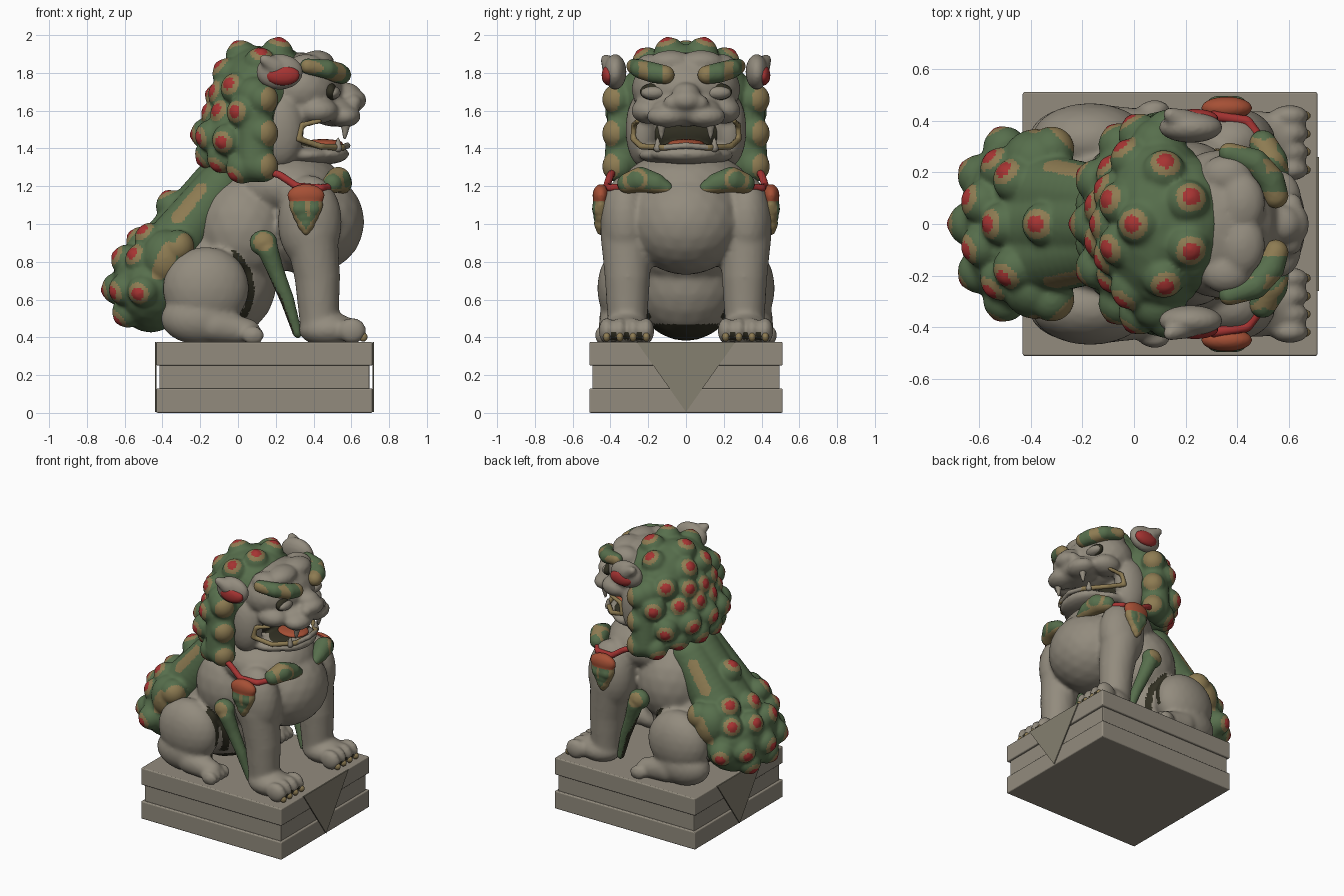
import bpy, bmesh, math
from mathutils import Vector, Matrix
from mathutils.bvhtree import BVHTree

COL = {"stone": (0.29, 0.26, 0.208), "leaf_green": (0.095, 0.158, 0.073), "tan": (0.27, 0.2, 0.085),
       "red": (0.38, 0.034, 0.032), "orange": (0.38, 0.08, 0.036), "dark_olive": (0.03, 0.028, 0.016),
       "cloth_stone": (0.235, 0.215, 0.16)}
MAT = {}
for n, c in COL.items():
    MAT[n] = bpy.data.materials.new(n)
    MAT[n].diffuse_color = (*c, 1)


def E(x, y, z, rx, ry=None, rz=None):
    """One ellipsoid; mirrored across y when it is off centre."""
    ry = rx if ry is None else ry
    rz = rx if rz is None else rz
    return [(x, s * y, z, rx, ry, rz) for s in ((1, -1) if y else (1,))]


def limb(pts):
    """Tapering tube of overlapping balls through (x, y, z, r) points."""
    out = []
    for a, b in zip(pts, pts[1:]):
        a, b = Vector(a), Vector(b)
        n = max(2, int((b - a).to_3d().length / (0.35 * min(a[3], b[3]))) + 1)
        for i in range(n + 1):
            out += E(*a.lerp(b, i / n))
    return out


def blob(name, parts, mats, rule=None, voxel=0.017, smooth=5):
    """Fuse ellipsoids into one smooth skin, then colour its faces by a rule."""
    bm = bmesh.new()
    for x, y, z, rx, ry, rz in parts:
        bmesh.ops.create_icosphere(bm, subdivisions=3, radius=1,
                                   matrix=Matrix.Translation((x, y, z)) @ Matrix.Diagonal((rx, ry, rz, 1)))
    me = bpy.data.meshes.new(name)
    bm.to_mesh(me)
    bm.free()
    ob = bpy.data.objects.new(name, me)
    bpy.context.collection.objects.link(ob)
    m = ob.modifiers.new("fuse", 'REMESH')
    m.mode = 'VOXEL'
    m.voxel_size = voxel
    s = ob.modifiers.new("soften", 'SMOOTH')
    s.factor, s.iterations = 0.5, smooth
    dg = bpy.context.evaluated_depsgraph_get()
    me = bpy.data.meshes.new_from_object(ob.evaluated_get(dg))
    ob.modifiers.clear()
    ob.data = me
    me.materials.clear()
    for k in mats:
        me.materials.append(MAT[k])
    for p in me.polygons:
        p.use_smooth = True
        p.material_index = rule(p.center) if rule else 0
    return ob


def curly(name, base, centre, rows, plain):
    """Green fur mass with red-tipped curls cast onto its surface, and plain tan curls."""
    tmp = blob(name, base, ["leaf_green"])
    bvh = BVHTree.FromPolygons([v.co for v in tmp.data.vertices], [p.vertices for p in tmp.data.polygons])
    bpy.data.objects.remove(tmp)
    c, tips, parts = Vector(centre), [], list(base)
    for el, azs in rows:
        for az in azs:
            for s in ((1, -1) if az else (1,)):
                e, a = math.radians(el), math.radians(az * s)
                d = Vector((-math.cos(e) * math.cos(a), math.cos(e) * math.sin(a), math.sin(e)))
                hit, nrm, _, _ = bvh.ray_cast(c + d * 2, -d)
                if hit is None:
                    continue
                nrm = (nrm + d).normalized()
                for off, r in ((-0.03, 0.086), (0.018, 0.044)):
                    parts.append((*(hit + nrm * off), r, r, r))
                tips.append(hit + nrm * 0.05)
    spots = []
    for x, y, z, r, bulge in plain:
        if bulge:
            parts += E(x, y, z, r)
        spots += [(Vector((x + bulge, s * (y + bulge), z)), r * 0.8) for s in (1, -1)]

    def rule(p):
        d = min((p - t).length for t in tips)
        if d < 0.034:
            return 2
        return 1 if d < 0.062 or any((p - q).length < r for q, r in spots) else 0
    return blob(name, parts, ["leaf_green", "tan", "red"], rule, 0.0115, 6)


def box(name, x0, x1, hy, z0, z1, bevel):
    bm = bmesh.new()
    bmesh.ops.create_cube(bm, size=1, matrix=Matrix.Translation(((x0 + x1) / 2, 0, (z0 + z1) / 2))
                          @ Matrix.Diagonal((x1 - x0, hy * 2, z1 - z0, 1)))
    bmesh.ops.bevel(bm, geom=bm.edges[:], offset=bevel, segments=3, affect='EDGES', profile=0.5)
    me = bpy.data.meshes.new(name)
    bm.to_mesh(me)
    bm.free()
    me.materials.append(MAT["stone"])
    bpy.context.collection.objects.link(bpy.data.objects.new(name, me))


# Plinth with a recessed band and a hanging cloth point at both ends
box("plinth_base", -0.432, 0.712, 0.512, 0, 0.13, 0.008)
box("plinth_band", -0.415, 0.695, 0.495, 0.12, 0.26, 0.005)
box("plinth_top", -0.432, 0.712, 0.512, 0.25, 0.375, 0.008)
for name, xa, xb in (("front_cloth", 0.711, 0.719), ("rear_cloth", -0.439, -0.431)):
    me = bpy.data.meshes.new(name)
    tri = [(-0.26, 0.374), (0.26, 0.374), (0, 0.005)]
    me.from_pydata([(x, y, z) for x in (xa, xb) for y, z in tri], [],
                   [(0, 1, 2), (5, 4, 3), (0, 3, 4, 1), (1, 4, 5, 2), (2, 5, 3, 0)])
    me.materials.append(MAT["cloth_stone"])
    bpy.context.collection.objects.link(bpy.data.objects.new(name, me))

# Seated body: chest, belly, haunches, legs and paws
body = E(0.37, 0, 1.01, 0.3, 0.31, 0.28) + E(0.25, 0, 1.2, 0.31, 0.34, 0.19) + E(0.03, 0, 0.97, 0.29, 0.34, 0.33)
body += E(-0.1, 0, 0.71, 0.31, 0.3, 0.33) + E(0.38, 0.32, 1.01, 0.17, 0.135, 0.25)
body += limb([(0.39, 0.315, 0.95, 0.14), (0.42, 0.31, 0.72, 0.122), (0.43, 0.31, 0.48, 0.105)])
body += E(0.48, 0.315, 0.44, 0.16, 0.125, 0.09)
body += E(-0.17, 0.325, 0.66, 0.23, 0.145, 0.22) + E(-0.2, 0.33, 0.5, 0.21, 0.13, 0.14)
body += limb([(-0.12, 0.375, 0.46, 0.09), (0.05, 0.375, 0.43, 0.07)])
for i in range(4):
    body += E(0.605, 0.21 + 0.07 * i, 0.435, 0.075, 0.043, 0.07)
    body += E(0.08, 0.30 + 0.05 * i, 0.41, 0.06, 0.032, 0.05)


def body_rule(p):
    """Dark paint under the belly, in the thigh fold and between the toes."""
    fold = math.hypot(p.x + 0.17, p.z - 0.65) / 0.23
    gap = p.x > 0.63 and p.z < 0.43 and min(abs(abs(p.y) - 0.245 - 0.07 * i) for i in range(3)) < 0.014
    return int(gap or p.z < 0.47 and abs(p.y) < 0.17
               or 0.96 < fold < 1.12 and p.x > -0.03 and p.z > 0.5 and 0.15 < abs(p.y) < 0.34)


blob("body", body, ["stone", "dark_olive"], body_rule, 0.015, 6)
claws = []
for i in range(4):
    claws += E(0.662, 0.21 + 0.07 * i, 0.402, 0.025, 0.02, 0.027)
blob("claws", claws, ["tan"], None, 0.009, 1)

# Head: skull, throat, cheeks, muzzle, nose and lower jaw
head = E(0.33, 0, 1.715, 0.23, 0.29, 0.195) + E(0.17, 0, 1.5, 0.15, 0.27, 0.22)
head += E(0.22, 0.23, 1.5, 0.13, 0.09, 0.2) + E(0.42, 0.2, 1.6, 0.11, 0.09, 0.07)
head += E(0.51, 0, 1.6, 0.13, 0.19, 0.085) + E(0.56, 0.1, 1.57, 0.09, 0.11, 0.06)
head += E(0.57, 0, 1.69, 0.08, 0.075, 0.06) + E(0.625, 0, 1.655, 0.055, 0.08, 0.055)
head += E(0.61, 0.075, 1.64, 0.045) + E(0.34, 0, 1.365, 0.2, 0.255, 0.06)
head += E(0.46, 0, 1.37, 0.13, 0.19, 0.055) + E(0.42, 0.08, 1.855, 0.09, 0.12, 0.065)
head += E(0.36, 0.19, 1.83, 0.1, 0.08, 0.07)
blob("head", head, ["stone"], None, 0.014, 4)

# Mouth lining, tongue, lips and fangs
blob("mouth_lining", E(0.25, 0, 1.48, 0.09, 0.22, 0.1) + E(0.4, 0, 1.39, 0.15, 0.19, 0.043),
     ["dark_olive"], None, 0.012, 2)
blob("tongue", E(0.45, 0, 1.425, 0.11, 0.1, 0.025), ["orange"], None, 0.01, 1)
blob("lips", limb([(0.43, 0.255, 1.545, 0.014), (0.34, 0.275, 1.525, 0.016), (0.32, 0.28, 1.45, 0.017),
                   (0.44, 0.235, 1.41, 0.018), (0.55, 0.12, 1.405, 0.018), (0.58, 0, 1.415, 0.018)]),
     ["stone", "tan"], lambda p: int(p.x < 0.565), 0.01, 2)
blob("fangs", limb([(0.57, 0.13, 1.53, 0.026), (0.565, 0.13, 1.455, 0.01)])
     + limb([(0.53, 0.15, 1.40, 0.022), (0.53, 0.15, 1.45, 0.01)]), ["stone"], None, 0.009, 1)

# Eyes with dark sockets, and brows with tan curls
blob("eye_sockets", E(0.49, 0.165, 1.70, 0.036, 0.082, 0.048), ["dark_olive"], None, 0.01, 1)
blob("eyes", E(0.502, 0.17, 1.695, 0.042, 0.07, 0.036), ["stone"], None, 0.01, 1)
blob("brows", limb([(0.37, 0.275, 1.835, 0.042), (0.47, 0.24, 1.82, 0.052), (0.53, 0.17, 1.8, 0.055),
                    (0.55, 0.11, 1.79, 0.05)]), ["leaf_green", "tan"],
     lambda p: int(abs(p.y) < 0.125 or 0.2 < abs(p.y) < 0.25 and p.z < 1.86 or abs(p.y) > 0.295), 0.01, 2)

# Ears with red hollows
blob("ears", E(0.22, 0.375, 1.805, 0.125, 0.06, 0.095) + limb([(0.2, 0.39, 1.83, 0.055), (0.14, 0.425, 1.87, 0.028)]),
     ["stone"], None, 0.012, 3)
blob("ear_hollows", E(0.237, 0.41, 1.787, 0.092, 0.037, 0.055), ["red"], None, 0.01, 1)

# Mane and tail fur
mane = E(0.1, 0, 1.66, 0.22, 0.35, 0.285) + E(0.21, 0, 1.72, 0.18, 0.27, 0.23) + E(0, 0, 1.45, 0.2, 0.36, 0.2)
mane += limb([(0.09, 0.31, 1.68, 0.1), (0.09, 0.335, 1.32, 0.1)])
curly("mane", mane, (0.08, 0, 1.58),
      [(78, [0]), (65, [145]), (53, [100, 30]), (27, [0, 36, 69]), (2, [18, 52, 79]),
       (-21, [0, 36, 66]), (-41, [18, 52, 77])],
      [(0.13, 0.36, z, 0.085, 0.045) for z in (1.66, 1.48, 1.305)])
tail = E(-0.46, 0, 0.67, 0.21, 0.34, 0.245) + E(-0.38, 0.25, 0.82, 0.13, 0.12, 0.15)
tail += limb([(-0.1, 0, 1.2, 0.15), (-0.38, 0, 0.85, 0.17)]) + limb([(-0.1, 0.09, 1.19, 0.13), (-0.37, 0.12, 0.85, 0.16)])
curly("tail", tail, (-0.35, 0, 0.75),
      [(88, [0]), (43, [0]), (40, [55]), (14, [19, 52]), (-17, [0, 36, 63]), (-40, [24])],
      [(-0.32, 0.29, 0.88, 0.09, 0.03)] + [(-0.2 - 0.03 * i, 0.2 + 0.008 * i, 1.18 - 0.035 * i, 0.05, 0)
                                           for i in range(5)]
      + [(-0.36 - 0.02 * i, 0.36, 0.86 - 0.04 * i, 0.06, 0) for i in range(4)])

# Collar cord, chest tufts and side pendants
blob("collar_cord", limb([(0.12, 0.37, 1.29, 0.02), (0.22, 0.4, 1.26, 0.021), (0.31, 0.42, 1.2, 0.021),
                          (0.44, 0.4, 1.19, 0.021), (0.51, 0.3, 1.2, 0.021)]), ["red"], None, 0.01, 2)
blob("chest_tufts", limb([(0.5, 0.31, 1.215, 0.055), (0.53, 0.24, 1.235, 0.068), (0.55, 0.16, 1.215, 0.055),
                          (0.56, 0.1, 1.19, 0.032)]), ["leaf_green", "tan"],
     lambda p: int(p.z < 1.185 or abs(math.hypot(abs(p.y) - 0.27, p.z - 1.235) - 0.055) < 0.011), 0.01, 2)
pend = E(0.36, 0.45, 1.15, 0.1, 0.045, 0.062) + E(0.36, 0.45, 1.1, 0.092, 0.045, 0.06)
pend += limb([(0.36 + 0.035 * s, 0.45, 1.08, 0.048) for s in (-1, 1)]) + E(0.36, 0.45, 1.05, 0.07, 0.042, 0.06)
pend += E(0.36, 0.45, 1.005, 0.048, 0.037, 0.05) + E(0.36, 0.45, 0.97, 0.024, 0.027, 0.03)


def pendant_rule(p):
    if p.z > 1.12:
        return 2
    half = 0.09 * min(1, max(0, (p.z - 0.94) / 0.13))
    return int(abs(p.x - 0.36) > half - 0.022 or abs(p.x - 0.37) < 0.01 and p.z > 1.04)


blob("pendants", pend, ["leaf_green", "tan", "orange"], pendant_rule, 0.009, 3)

# Curling fur wisps behind the front legs, dark along the hidden inner side
blob("leg_wisps", E(0.135, 0.35, 0.9, 0.075, 0.06, 0.07)
     + limb([(0.16, 0.36, 0.86, 0.055), (0.2, 0.345, 0.75, 0.045), (0.26, 0.33, 0.6, 0.038), (0.315, 0.31, 0.42, 0.026)]),
     ["leaf_green", "tan", "dark_olive"],
     lambda p: 1 if math.hypot(p.x - 0.135, p.z - 0.905) < 0.052 else
     2 if p.z < 0.8 and p.x < 0.18 + (0.75 - p.z) * 0.36 and abs(p.y) < 0.36 else 0, 0.012, 3)
